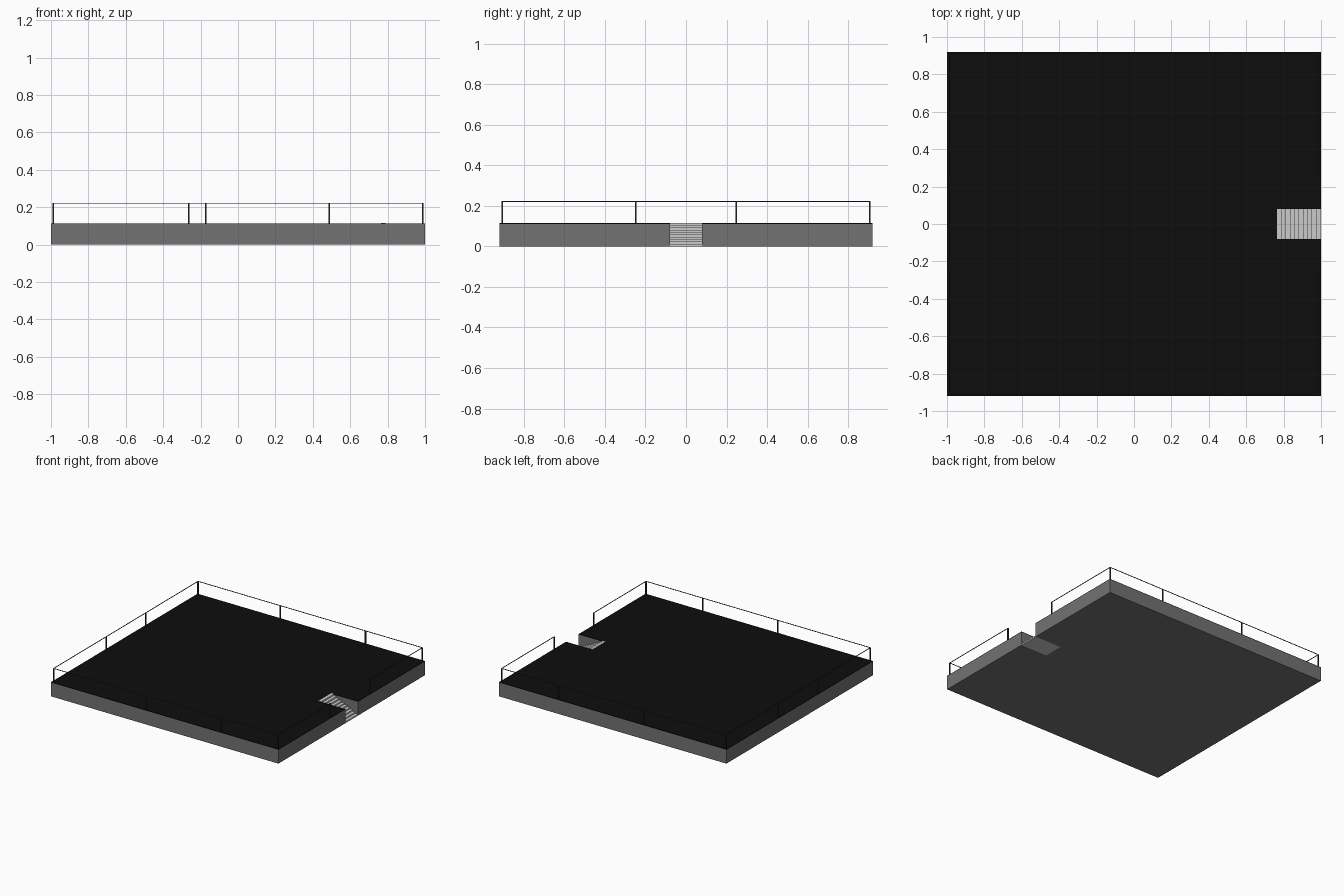
import bpy, bmesh
from mathutils import Vector

if "Cube" in bpy.data.objects:
    bpy.data.objects.remove(bpy.data.objects["Cube"])

X, Y = 1.0, 0.92            # half sizes of the platform
BASE, TOP = 0.110, 0.114    # base height, deck surface
RAIL_Z = 0.221
NX, NY = 0.765, 0.08        # stair notch: inner end, half width
RX, RY = 0.987, 0.907       # railing lines


def material(name, value):
    m = bpy.data.materials.new(name)
    m.diffuse_color = (value, value, value, 1)
    m.use_nodes = True
    m.node_tree.nodes["Principled BSDF"].inputs["Base Color"].default_value = m.diffuse_color
    return m


black = material("black_deck", 0.004)
dark = material("dark_metal", 0.03)
concrete = material("concrete", 0.17)


def prism(name, points, extrude, mat=None):
    """Closed outline of 3D points extruded along a vector."""
    bm = bmesh.new()
    face = bm.faces.new([bm.verts.new(p) for p in points])
    res = bmesh.ops.extrude_face_region(bm, geom=[face])
    verts = [g for g in res["geom"] if isinstance(g, bmesh.types.BMVert)]
    bmesh.ops.translate(bm, verts=verts, vec=Vector(extrude))
    bmesh.ops.recalc_face_normals(bm, faces=bm.faces)
    mesh = bpy.data.meshes.new(name)
    bm.to_mesh(mesh)
    bm.free()
    ob = bpy.data.objects.new(name, mesh)
    bpy.context.collection.objects.link(ob)
    if mat:
        mesh.materials.append(mat)
    return ob


def box(name, lo, hi, mat):
    (x0, y0, z0), (x1, y1, z1) = lo, hi
    return prism(name, [(x0, y0, z0), (x1, y0, z0), (x1, y1, z0), (x0, y1, z0)],
                 (0, 0, z1 - z0), mat)


# Platform base and thin deck share one notched outline
outline = [(-X, -Y), (X, -Y), (X, -NY), (NX, -NY), (NX, NY), (X, NY), (X, Y), (-X, Y)]
prism("platform_base", [(x, y, 0) for x, y in outline], (0, 0, BASE), concrete)
prism("deck", [(x, y, BASE) for x, y in outline], (0, 0, TOP - BASE), black)

# Recessed staircase: stepped side profile
STEPS = 10
run, rise = (X - NX) / STEPS, 0.116 / STEPS
profile = [(NX, 0), (X, 0)]
for i in range(STEPS):
    profile += [(X - i * run, (i + 1) * rise), (X - (i + 1) * run, (i + 1) * rise)]
prism("stairs", [(x, -NY, z) for x, z in profile], (0, 2 * NY, 0))

# Railing posts
P = 0.004
posts = [(sx * RX, sy * RY) for sx in (-1, 1) for sy in (-1, 1)]
posts += [(sx * RX, sy * 0.248) for sx in (-1, 1) for sy in (-1, 1)]
posts += [(-0.173, -RY), (0.487, -RY), (-0.263, RY), (0.487, RY)]
for x, y in posts:
    box("railing_post", (x - P, y - P, TOP), (x + P, y + P, RAIL_Z), dark)

# Top rails, open at the stairs
R = 0.002
runs = [((-RX, -RY), (RX, -RY)), ((-RX, RY), (RX, RY)), ((-RX, -RY), (-RX, RY)),
        ((RX, -RY), (RX, -0.248)), ((RX, 0.248), (RX, RY))]
for (x0, y0), (x1, y1) in runs:
    box("top_rail", (x0 - R, y0 - R, RAIL_Z - R), (x1 + R, y1 + R, RAIL_Z + R), dark)
